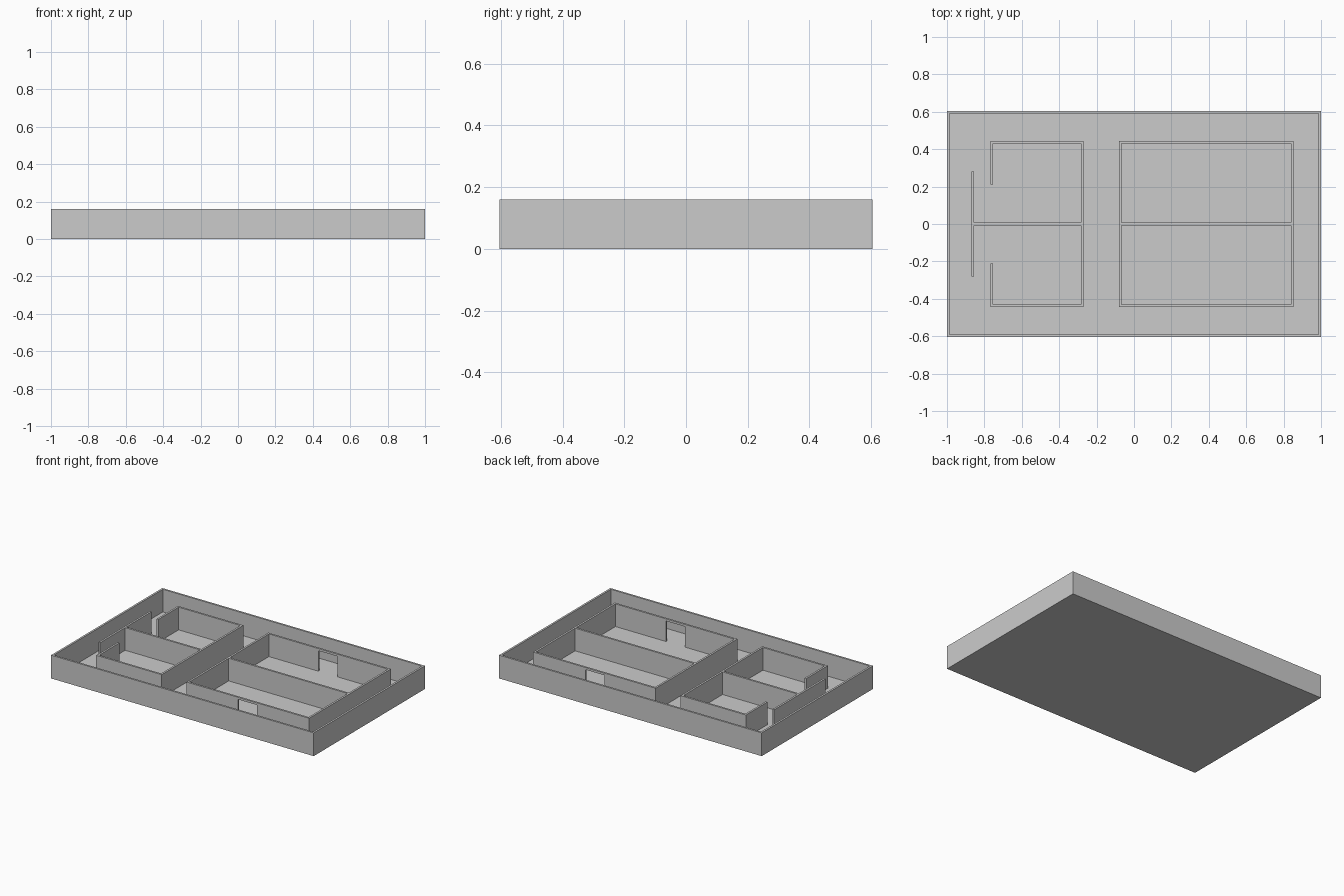
import bpy, bmesh

if "Cube" in bpy.data.objects:
    bpy.data.objects.remove(bpy.data.objects["Cube"])

H = 0.16       # wall height
T = 0.0135     # wall thickness
F = 0.004      # floor slab thickness


def prism(name, outline, z0, z1):
    """Extrude a plan outline straight up."""
    bm = bmesh.new()
    face = bm.faces.new([bm.verts.new((x, y, z0)) for x, y in outline])
    out = bmesh.ops.extrude_face_region(bm, geom=[face])
    for v in out["geom"]:
        if isinstance(v, bmesh.types.BMVert):
            v.co.z = z1
    bmesh.ops.recalc_face_normals(bm, faces=bm.faces[:])
    me = bpy.data.meshes.new(name)
    bm.to_mesh(me)
    bm.free()
    ob = bpy.data.objects.new(name, me)
    bpy.context.collection.objects.link(ob)
    return ob


def box(name, x0, x1, y0, y1, z0, z1):
    return prism(name, [(x0, y0), (x1, y0), (x1, y1), (x0, y1)], z0, z1)


def cut(target, cutter):
    """Apply a boolean difference and discard the cutter."""
    mod = target.modifiers.new("cut", "BOOLEAN")
    mod.operation, mod.solver, mod.object = "DIFFERENCE", "EXACT", cutter
    cutter.hide_render = True
    bpy.context.view_layer.objects.active = target
    bpy.ops.object.modifier_apply(modifier=mod.name)
    bpy.data.objects.remove(cutter)


# Floor slab with the outer perimeter wall
shell = box("outer_wall_and_floor", -1, 1, -0.605, 0.605, 0, H)
cut(shell, box("shell_cavity", -1 + T, 1 - T, -0.605 + T, 0.605 - T, F, H + 0.1))

# Right block: two long rooms, each with a doorway under a thin lintel
X0, X1, Y = -0.08, 0.853, 0.445
rooms = box("right_room_walls", X0, X1, -Y, Y, F, H)
for s in (-1, 1):
    ya, yb = sorted((s * T / 2, s * (Y - T)))
    cut(rooms, box("room_cavity", X0 + T, X1 - T, ya, yb, F - 0.1, H + 0.1))
cut(rooms, box("doorways_back", 0.31, 0.455, Y - 2 * T, Y + T, F - 0.1, 0.145))
cut(rooms, box("doorways_front", 0.31, 0.455, -Y - T, -Y + 2 * T, F - 0.1, 0.145))

# Left block: two small rooms sharing a partition that ends in a privacy screen
A, B, S = -0.768, -0.27, -0.868
half = [(B, Y), (A, Y), (A, 0.2115), (A + T, 0.2115), (A + T, Y - T),
        (B - T, Y - T), (B - T, T / 2), (S + T, T / 2), (S + T, 0.28), (S, 0.28)]
prism("left_room_walls", half + [(x, -y) for x, y in reversed(half)], F, H)
